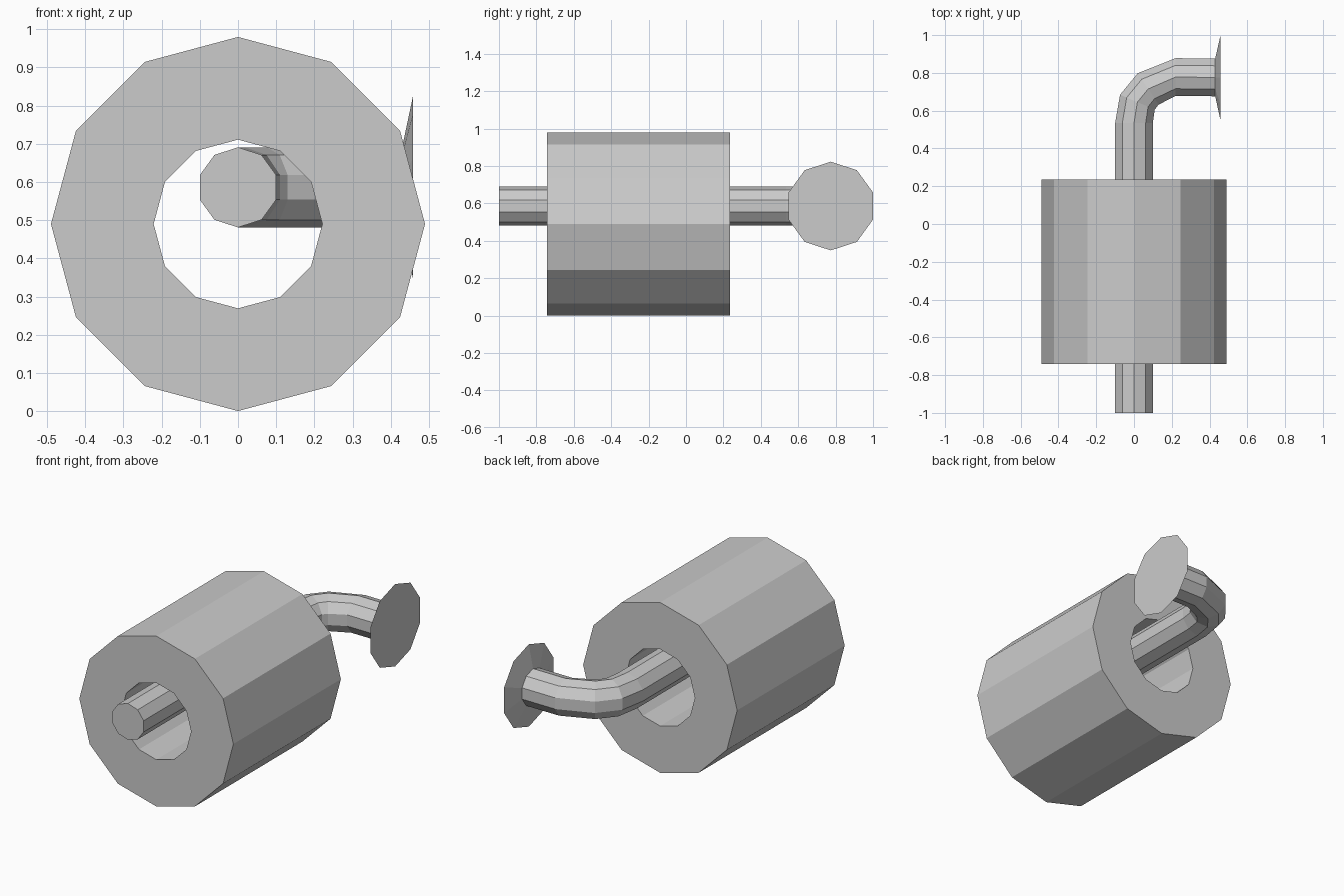
import bpy, bmesh
from math import sin, cos, pi
from mathutils import Vector

if "Cube" in bpy.data.objects:
    bpy.data.objects.remove(bpy.data.objects["Cube"])


def ring(bm, center, side, radius, sides):
    # regular polygon with a vertex pointing straight up
    up, side = Vector((0, 0, 1)), Vector(side).normalized()
    return [bm.verts.new(Vector(center) + radius * (cos(a) * up + sin(a) * side))
            for a in (2 * pi * i / sides for i in range(sides))]


def bridge(bm, a, b):
    n = len(a)
    for i in range(n):
        j = (i + 1) % n
        bm.faces.new((a[i], a[j], b[j], b[i]))


def finish(bm, name):
    bmesh.ops.recalc_face_normals(bm, faces=bm.faces[:])
    mesh = bpy.data.meshes.new(name)
    bm.to_mesh(mesh)
    bm.free()
    obj = bpy.data.objects.new(name, mesh)
    bpy.context.collection.objects.link(obj)


# paper roll: twelve-sided tube
bm = bmesh.new()
loops = [ring(bm, (0, y, 0.49), (1, 0, 0), r, 12)
         for y, r in ((-0.742, 0.49), (0.235, 0.49), (0.235, 0.221), (-0.742, 0.221))]
for i in range(4):
    bridge(bm, loops[i], loops[(i + 1) % 4])
finish(bm, "paper_roll")

# bent holder arm flaring into the wall plate: x, y, sideways direction, radius
path = [
    (0, -1.0, (1, 0, 0), 0.105),
    (0, 0.535, (1, 0, 0), 0.105),
    (0.018, 0.645, (0.92, -0.39, 0), 0.105),
    (0.075, 0.715, (0.55, -0.83, 0), 0.105),
    (0.22, 0.778, (0, -1, 0), 0.105),
    (0.43, 0.776, (0, -1, 0), 0.105),
    (0.458, 0.774, (0, -1, 0), 0.237),
]
bm = bmesh.new()
loops = [ring(bm, (x, y, 0.586), side, r, 10) for x, y, side, r in path]
for a, b in zip(loops, loops[1:]):
    bridge(bm, a, b)
bm.faces.new(loops[0])
bm.faces.new(loops[-1])
finish(bm, "holder_arm")
